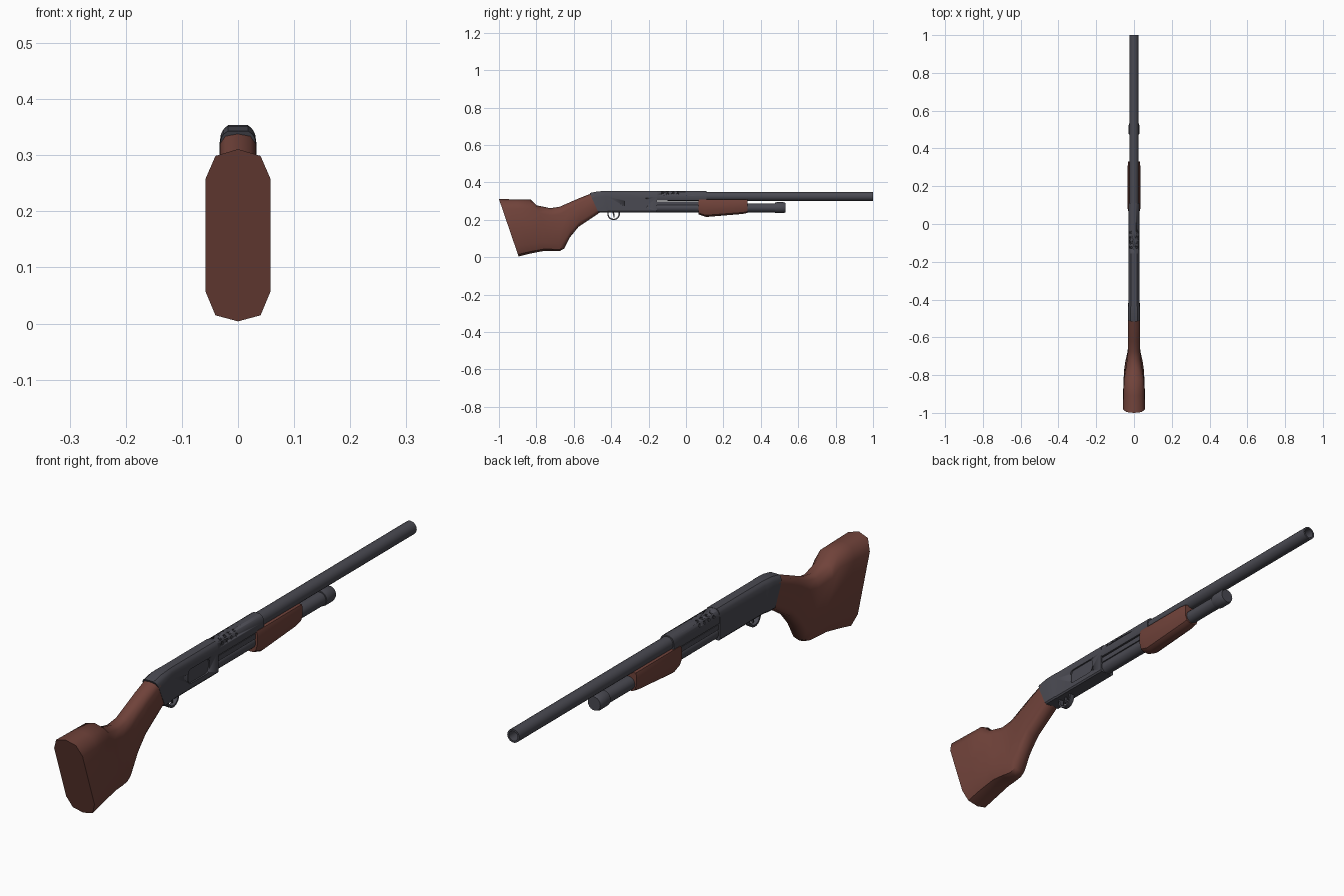
import bpy, bmesh, math
from mathutils import Matrix, Vector

if "Cube" in bpy.data.objects:
    bpy.data.objects.remove(bpy.data.objects["Cube"])


def material(name, rgb):
    m = bpy.data.materials.new(name)
    m.diffuse_color = (*rgb, 1)
    m.use_nodes = True
    m.node_tree.nodes["Principled BSDF"].inputs["Base Color"].default_value = m.diffuse_color
    return m


STEEL = material("gunmetal grey", (0.068, 0.068, 0.084))
WOOD = material("red brown wood", (0.165, 0.056, 0.043))


def finish(bm, name, mat, angle=35):
    bmesh.ops.recalc_face_normals(bm, faces=bm.faces[:])
    me = bpy.data.meshes.new(name)
    bm.to_mesh(me)
    bm.free()
    ob = bpy.data.objects.new(name, me)
    bpy.context.collection.objects.link(ob)
    me.materials.append(mat)
    bpy.ops.object.select_all(action='DESELECT')
    ob.select_set(True)
    bpy.context.view_layer.objects.active = ob
    bpy.ops.object.shade_smooth_by_angle(angle=math.radians(angle))
    return ob


def loft(name, mat, section, stations, angle=35):
    """section: (width, height) fractions, bottom to top, right half.
    stations: (top y, top z, bottom y, bottom z, half width)."""
    loop = section + [(-w, t) for w, t in reversed(section) if w > 0]
    bm = bmesh.new()
    rings = []
    for ty, tz, by, bz, hw in stations:
        rings.append([bm.verts.new((w * hw, by + (ty - by) * t, bz + (tz - bz) * t))
                      for w, t in loop])
    n = len(loop)
    for a, b in zip(rings, rings[1:]):
        for i in range(n):
            j = (i + 1) % n
            bm.faces.new((a[i], a[j], b[j], b[i]))
    bm.faces.new(rings[0])
    bm.faces.new(rings[-1])
    return finish(bm, name, mat, angle)


def lathe(name, mat, z, profile, sides=20):
    """Turn a (y, radius) profile about a line along y at height z."""
    bm = bmesh.new()
    rings = []
    for y, r in profile:
        rings.append([bm.verts.new((r * math.cos(2 * math.pi * k / sides), y,
                                    z + r * math.sin(2 * math.pi * k / sides)))
                      for k in range(sides)])
    for a, b in zip(rings, rings[1:]):
        for i in range(sides):
            j = (i + 1) % sides
            bm.faces.new((a[i], a[j], b[j], b[i]))
    bm.faces.new(rings[0])
    bm.faces.new(rings[-1])
    return finish(bm, name, mat)


def box(name, mat, lo, hi, bevel=0, edge_axis=None):
    bm = bmesh.new()
    bmesh.ops.create_cube(bm, size=1)
    for v in bm.verts:
        v.co = [lo[i] + (hi[i] - lo[i]) * (v.co[i] + .5) for i in range(3)]
    if bevel:
        edges = [e for e in bm.edges
                 if abs((e.verts[0].co - e.verts[1].co).normalized()[edge_axis]) > .9]
        bmesh.ops.bevel(bm, geom=edges, offset=bevel, segments=4, profile=.5, affect='EDGES')
    return finish(bm, name, mat)


def cut(target, cutter):
    cutter.hide_render = True
    mod = target.modifiers.new("cut", 'BOOLEAN')
    mod.operation = 'DIFFERENCE'
    mod.solver = 'EXACT'
    mod.object = cutter
    bpy.context.view_layer.objects.active = target
    bpy.ops.object.modifier_apply(modifier=mod.name)
    bpy.data.objects.remove(cutter)


# Shoulder stock with slanted butt and narrow wrist
stock_section = [(0, 0), (.7, .035), (1, .17), (1, .5), (1, .83), (.7, .96), (0, 1)]
loft("stock", WOOD, stock_section, [
    (-1, .311, -.895, .004, .0575),
    (-.91, .309, -.83, .02, .0565),
    (-.832, .309, -.757, .034, .052),
    (-.798, .277, -.715, .034, .046),
    (-.725, .262, -.675, .033, .036),
    (-.675, .27, -.652, .045, .032),
    (-.62, .294, -.62, .107, .032),
    (-.565, .318, -.575, .162, .032),
    (-.50, .343, -.462, .238, .032)], 50)

# Receiver with a collar at the wrist
body_section = [(.85, 0), (1, .05), (1, .72), (.92, .88), (.78, .95), (.55, 1)]
receiver = loft("receiver", STEEL, body_section, [
    (-.515, .343, -.468, .238, .033),
    (-.47, .352, -.44, .238, .033),
    (-.43, .354, -.42, .24, .031),
    (-.42, .354, -.41, .24, .029),
    (-.155, .354, -.155, .24, .029)])

# Loading port recessed in the right side
cut(receiver, box("port_cutter", STEEL, (.023, -.33, .263), (.05, -.205, .316), .016, 0))

# Rounded barrel shroud
shroud_section = [(.9, 0), (1, .1), (1, .5), (.9, .75), (.72, .9), (.4, 1)]
shroud = loft("barrel_shroud", STEEL, shroud_section, [
    (-.16, .353, -.16, .302, .028), (.11, .353, .11, .302, .028)])

# Rows of vent holes along both upper sides of the shroud
bm = bmesh.new()
for side in (-1, 1):
    for tilt in (28, 62):
        a = math.radians(tilt * side)
        d = Vector((math.sin(a), 0, math.cos(a)))
        for k in range(4):
            spot = Vector((0, -.125 + .027 * k, .325)) + d * .032
            bmesh.ops.create_cone(bm, cap_ends=True, segments=10, radius1=.006, radius2=.006,
                                  depth=.02, matrix=Matrix.Translation(spot) @ Matrix.Rotation(a, 4, 'Y'))
cut(shroud, finish(bm, "vent_cutter", STEEL))

# Hollow barrel
lathe("barrel", STEEL, .325, [(-.1, .0245), (1, .0245), (1, .018), (.85, .018)])

# Magazine tube and its cap
lathe("magazine_tube", STEEL, .264, [(-.17, .024), (.5, .024)])
lathe("magazine_cap", STEEL, .265, [(.475, .022), (.475, .0275), (.485, .029),
                                    (.522, .029), (.532, .025)])

# Twin action bars running from fore-end to receiver
for side, label in ((-1, "left"), (1, "right")):
    xs = sorted((side * .015, side * .023))
    box(label + "_action_bar", STEEL, (xs[0], -.16, .279), (xs[1], .09, .298))

# Sliding wooden fore-end
grip_section = [(.4, 0), (.75, .1), (1, .4), (1, .85), (.88, 1)]
loft("fore_end", WOOD, grip_section, [
    (.068, .307, .068, .228, .031),
    (.078, .309, .108, .215, .034),
    (.30, .309, .30, .231, .034),
    (.33, .307, .33, .237, .031)])

# Trigger guard: a flat band bent into a ring
bm = bmesh.new()
rings = []
for k in range(24):
    a = 2 * math.pi * k / 24
    rings.append([bm.verts.new((x, -.387 + r * math.cos(a), .232 + r * math.sin(a)))
                  for x, r in ((-.009, .027), (.009, .027), (.009, .034), (-.009, .034))])
for k in range(24):
    p, q = rings[k], rings[(k + 1) % 24]
    for i in range(4):
        j = (i + 1) % 4
        bm.faces.new((p[i], p[j], q[j], q[i]))
finish(bm, "trigger_guard", STEEL)

# Trigger
loft("trigger", STEEL, [(1, 0), (1, 1)], [
    (-.395, .245, -.386, .212, .004), (-.385, .245, -.381, .212, .004)])
